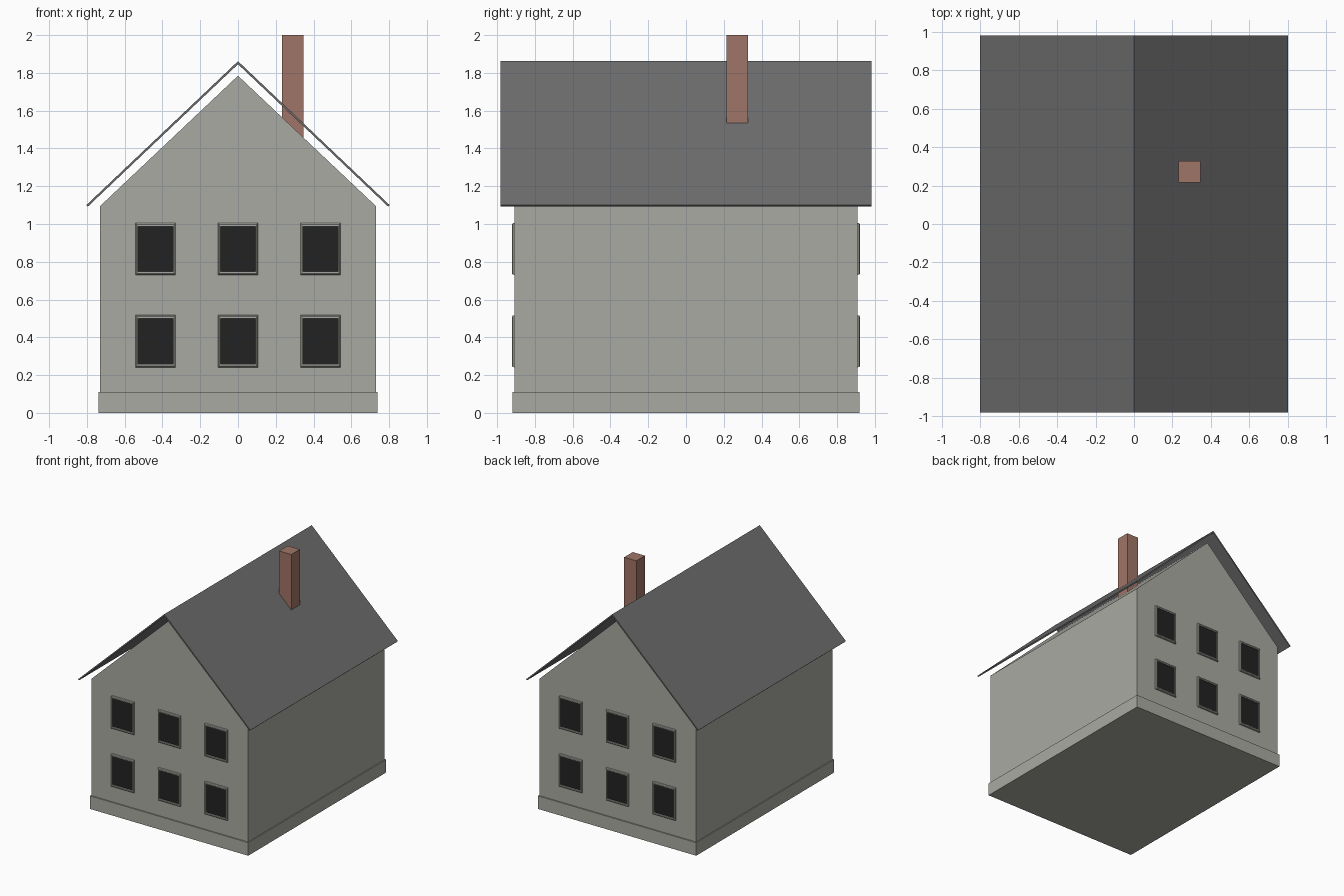
import bpy
import bmesh
from mathutils import Matrix

cube = bpy.data.objects.get("Cube")
if cube:
    bpy.data.objects.remove(cube, do_unlink=True)


def material(name, rgb):
    mat = bpy.data.materials.new(name)
    mat.use_nodes = True
    color = (*rgb, 1)
    mat.diffuse_color = color
    mat.node_tree.nodes["Principled BSDF"].inputs["Base Color"].default_value = color
    return mat


PLASTER = material("plaster grey", (0.402, 0.402, 0.366))
SLATE = material("slate grey", (0.155, 0.152, 0.152))
BRICK = material("brick red", (0.352, 0.178, 0.136))
GLASS = material("dark glass", (0.016, 0.016, 0.016))


def finish(bm, name, mat):
    bmesh.ops.recalc_face_normals(bm, faces=bm.faces)
    mesh = bpy.data.meshes.new(name)
    bm.to_mesh(mesh)
    bm.free()
    mesh.materials.append(mat)
    obj = bpy.data.objects.new(name, mesh)
    bpy.context.collection.objects.link(obj)
    return obj


def box(name, low, high, mat):
    bm = bmesh.new()
    size = [h - l for l, h in zip(low, high)]
    mid = [(h + l) / 2 for l, h in zip(low, high)]
    bmesh.ops.create_cube(bm, size=1, matrix=Matrix.Translation(mid) @ Matrix.Diagonal((*size, 1)))
    return finish(bm, name, mat)


def prism(name, profile, half_depth, mat):
    """Extrude an (x, z) profile along y."""
    bm = bmesh.new()
    face = bm.faces.new([bm.verts.new((x, -half_depth, z)) for x, z in profile])
    grown = bmesh.ops.extrude_face_region(bm, geom=[face])["geom"]
    verts = [g for g in grown if isinstance(g, bmesh.types.BMVert)]
    bmesh.ops.translate(bm, verts=verts, vec=(0, 2 * half_depth, 0))
    return finish(bm, name, mat)


def window_frame(name, x, z, side):
    """Rectangular ring with a slanted outer edge and an open centre."""
    bm = bmesh.new()
    # half width, half height, distance from the middle of the house
    steps = [(0.106, 0.138, WALL_Y), (0.104, 0.136, 0.917),
             (0.098, 0.130, 0.922), (0.093, 0.120, 0.922), (0.093, 0.120, WALL_Y)]
    rings = [[bm.verts.new((x + sx * w, side * y, z + sz * h))
              for sx, sz in ((-1, -1), (1, -1), (1, 1), (-1, 1))] for w, h, y in steps]
    for a, b in zip(rings, rings[1:] + rings[:1]):
        for i in range(4):
            j = (i + 1) % 4
            bm.faces.new((a[i], a[j], b[j], b[i]))
    return finish(bm, name, PLASTER)


# Plinth and gabled walls
WALL_Y = 0.908
box("plinth", (-0.738, -0.918, 0), (0.738, 0.918, 0.11), PLASTER)
prism("walls", [(-0.73, 0.1), (0.73, 0.1), (0.73, 1.095), (0, 1.785), (-0.73, 1.095)],
      WALL_Y, PLASTER)

# Thin roof sheets, raised a little above the gables
for label, s in (("left", 1), ("right", -1)):
    prism(label + "_roof", [(0, 1.862), (s * 0.803, 1.1), (s * 0.795, 1.092), (0, 1.846)],
          0.982, SLATE)

# Chimney
box("chimney", (0.232, 0.215, 1.4), (0.346, 0.329, 2), BRICK)

# Two rows of three windows on the front and back
for end, side in (("front", -1), ("back", 1)):
    for row, z in (("lower", 0.379), ("upper", 0.868)):
        for col, x in (("right", -0.436), ("middle", 0), ("left", 0.436)):
            name = f"{end}_{row}_{col}_window"
            window_frame(name + "_frame", x, z, side)
            y0, y1 = sorted((side * (WALL_Y - 0.003), side * (WALL_Y + 0.004)))
            box(name + "_pane", (x - 0.093, y0, z - 0.12), (x + 0.093, y1, z + 0.12), GLASS)
